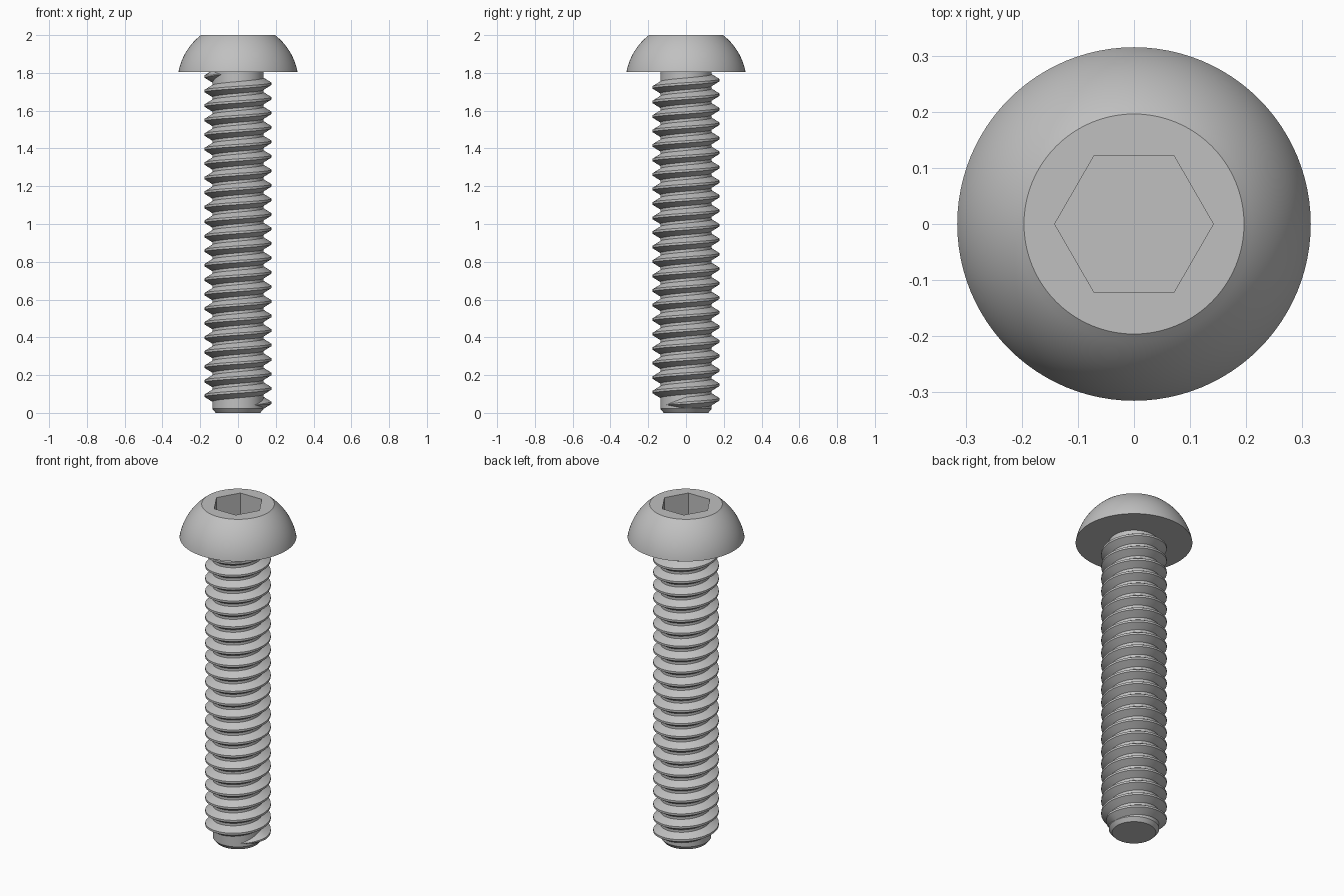
import bpy, bmesh, math
from mathutils import Matrix

cube = bpy.data.objects.get("Cube")
if cube:
    bpy.data.objects.remove(cube, do_unlink=True)

steel = bpy.data.materials.new("steel grey")
steel.use_nodes = True
colour = (0.53, 0.53, 0.53, 1)
steel.diffuse_color = colour
steel.node_tree.nodes["Principled BSDF"].inputs["Base Color"].default_value = colour


def add_object(name, bm):
    bmesh.ops.recalc_face_normals(bm, faces=bm.faces)
    mesh = bpy.data.meshes.new(name)
    bm.to_mesh(mesh)
    bm.free()
    mesh.materials.append(steel)
    obj = bpy.data.objects.new(name, mesh)
    bpy.context.collection.objects.link(obj)
    return obj


def select_only(obj):
    bpy.ops.object.select_all(action='DESELECT')
    obj.select_set(True)
    bpy.context.view_layer.objects.active = obj


def smooth(obj):
    select_only(obj)
    bpy.ops.object.shade_smooth_by_angle(angle=math.radians(30))


def lathe(name, profile, sides=96):
    """Revolve (radius, z) points around z and cap both ends."""
    bm = bmesh.new()
    rings = []
    for r, z in profile:
        rings.append([bm.verts.new((r * math.cos(a), r * math.sin(a), z))
                      for a in (2 * math.pi * i / sides for i in range(sides))])
    for low, high in zip(rings, rings[1:]):
        for i in range(sides):
            j = (i + 1) % sides
            bm.faces.new((low[i], low[j], high[j], high[i]))
    bm.faces.new(rings[0])
    bm.faces.new(rings[-1])
    return add_object(name, bm)


# Domed head: a slice of a sphere with a flat top
HEAD_Z, TOP_Z = 1.805, 2.0
dome_radius, dome_centre = 0.3204, 1.7466
dome = []
for i in range(17):
    z = HEAD_Z + (TOP_Z - HEAD_Z) * i / 16
    dome.append((math.sqrt(dome_radius ** 2 - (z - dome_centre) ** 2), z))
head = lathe("button_head", dome)

# Hexagonal socket cut into the head
bm = bmesh.new()
bmesh.ops.create_cone(bm, cap_ends=True, segments=6, radius1=0.1414, radius2=0.1414,
                      depth=0.26, matrix=Matrix.Translation((0, 0, TOP_Z)))
for v in bm.verts:
    a = round(math.atan2(v.co.y, v.co.x) / (math.pi / 3) - 0.01) * math.pi / 3
    v.co.x, v.co.y = 0.1414 * math.cos(a), 0.1414 * math.sin(a)
cutter = add_object("socket_cutter", bm)
cutter.hide_render = True
socket = head.modifiers.new("socket", 'BOOLEAN')
socket.operation = 'DIFFERENCE'
socket.solver = 'EXACT'
socket.object = cutter
select_only(head)
bpy.ops.object.modifier_apply(modifier=socket.name)
bpy.data.objects.remove(cutter, do_unlink=True)
smooth(head)

# Plain shank core with a chamfered tip
CORE = 0.136
smooth(lathe("shank", [(0.118, 0), (CORE, 0.022), (CORE, HEAD_Z + 0.01)]))

# Right-handed helical thread that fades out at both ends
PITCH, CREST, STEPS = 0.0768, 0.177, 48
start, end = math.radians(-50), math.radians(230) + 22 * 2 * math.pi
count = int((end - start) / (2 * math.pi) * STEPS)
bm = bmesh.new()
sections = []
for i in range(count + 1):
    angle = start + (end - start) * i / count
    z = 0.042 + PITCH * (angle - start) / (2 * math.pi)
    fade = max(0.03, min(1, (angle - start) / 0.9, (end - angle) / 0.7))
    root, tip = 0.033 * fade, 0.006 * fade
    outer = CORE + (CREST - CORE) * fade
    section = [(CORE - 0.003, -root), (outer, -tip), (outer, tip), (CORE - 0.003, root)]
    sections.append([bm.verts.new((r * math.cos(angle), r * math.sin(angle), z + dz))
                     for r, dz in section])
for a, b in zip(sections, sections[1:]):
    for k in range(4):
        n = (k + 1) % 4
        bm.faces.new((a[k], b[k], b[n], a[n]))
bm.faces.new(sections[0])
bm.faces.new(sections[-1])
smooth(add_object("thread", bm))
